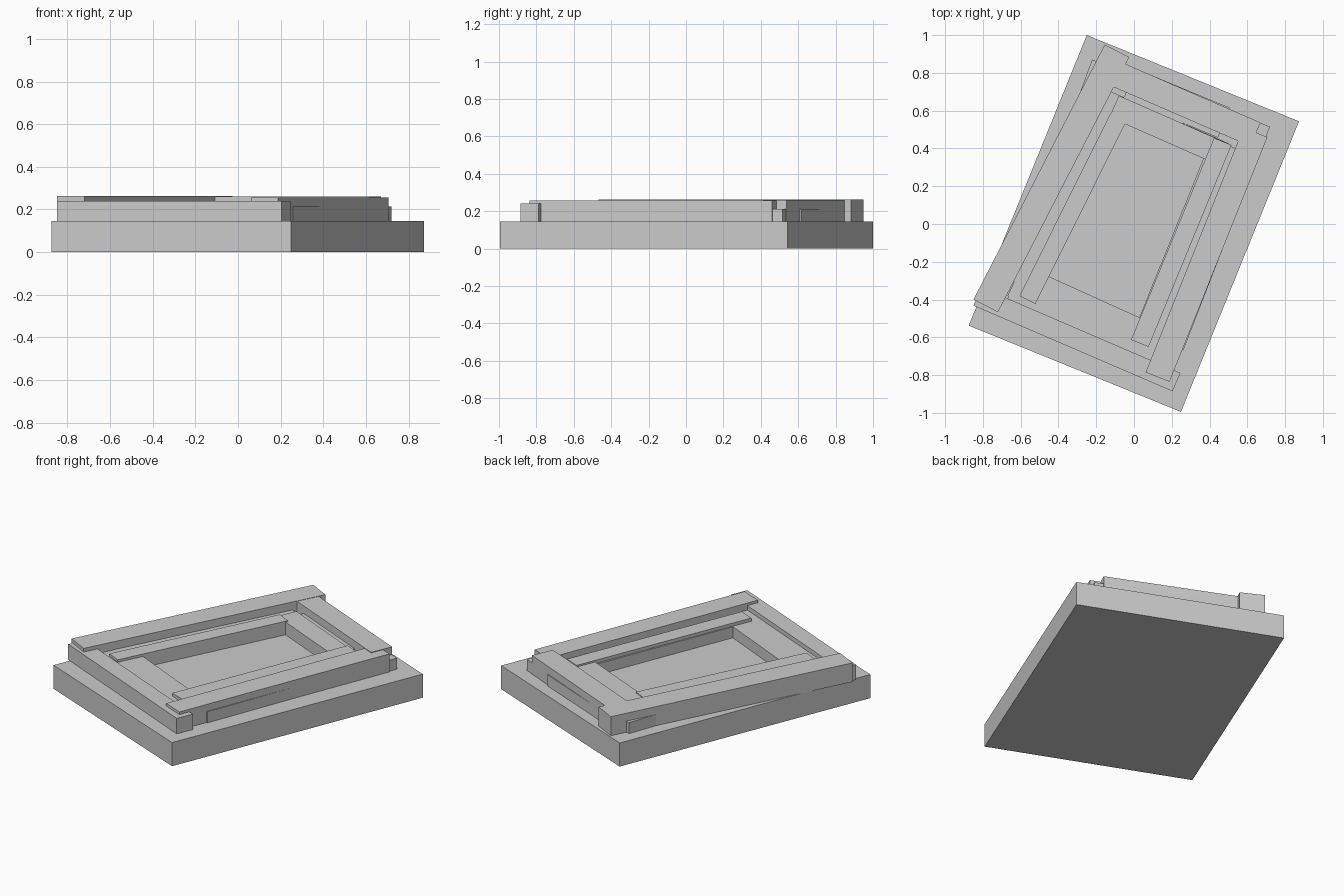
import bpy, bmesh
from mathutils import Vector

if "Cube" in bpy.data.objects:
    bpy.data.objects.remove(bpy.data.objects["Cube"])


def beam(name, start, end, width, z0, z1):
    """Box whose one long edge runs start -> end; width extends to the right of it."""
    a, b = Vector(start), Vector(end)
    d = (b - a).normalized()
    side = Vector((d.y, -d.x)) * width
    bm = bmesh.new()
    face = bm.faces.new([bm.verts.new((p.x, p.y, z0)) for p in (a, b, b + side, a + side)])
    ext = bmesh.ops.extrude_face_region(bm, geom=[face])
    top = [g for g in ext["geom"] if isinstance(g, bmesh.types.BMVert)]
    bmesh.ops.translate(bm, verts=top, vec=(0, 0, z1 - z0))
    bmesh.ops.recalc_face_normals(bm, faces=bm.faces)
    mesh = bpy.data.meshes.new(name)
    bm.to_mesh(mesh)
    bm.free()
    obj = bpy.data.objects.new(name, mesh)
    bpy.context.collection.objects.link(obj)
    return obj


FLOOR = 0.145   # top of the base slab
STEP = 0.213    # top of the lower course

# Base slab
beam("base_slab", (-0.875, -0.538), (-0.25, 1.0), 1.213, 0, FLOOR)

# Outer frame, upper course
beam("outer_left_beam", (-0.85, -0.40), (-0.155, 0.95), 0.146, FLOOR, 0.262)
beam("outer_back_beam", (-0.10, 0.871), (0.67, 0.537), 0.137, FLOOR, 0.26)
beam("outer_right_beam", (0.706, 0.46), (0.188, -0.836), 0.136, FLOOR, 0.256)
beam("outer_front_beam", (0.204, -0.886), (-0.85, -0.432), 0.106, FLOOR, 0.24)

# Outer frame, lower course poking out slightly askew
beam("lower_left_beam", (-0.65, -0.30), (-0.222, 0.87), 0.14, FLOOR, STEP)
beam("lower_back_beam", (0.01, 0.822), (0.51, 0.614), 0.17, FLOOR, STEP)
beam("lower_right_beam", (0.72, 0.515), (0.261, -0.67), 0.13, FLOOR, STEP)

# Terrace ring around the sunken floor
beam("terrace_left", (-0.67, -0.38), (-0.15, 0.70), 0.146, FLOOR, STEP)
beam("terrace_front", (0.075, -0.79), (-0.69, -0.444), 0.25, FLOOR, STEP)
beam("terrace_back", (-0.12, 0.70), (0.50, 0.428), 0.126, FLOOR, STEP)
beam("terrace_right", (0.54, 0.40), (0.08, -0.74), 0.14, FLOOR, STEP)

# Inner frame on three sides
beam("inner_left_beam", (-0.606, -0.381), (-0.125, 0.585), 0.094, FLOOR, 0.228)
beam("inner_back_beam", (-0.08, 0.68), (0.516, 0.418), 0.125, FLOOR, 0.223)
beam("inner_right_beam", (0.516, 0.418), (0.077, -0.651), 0.1, FLOOR, 0.233)
